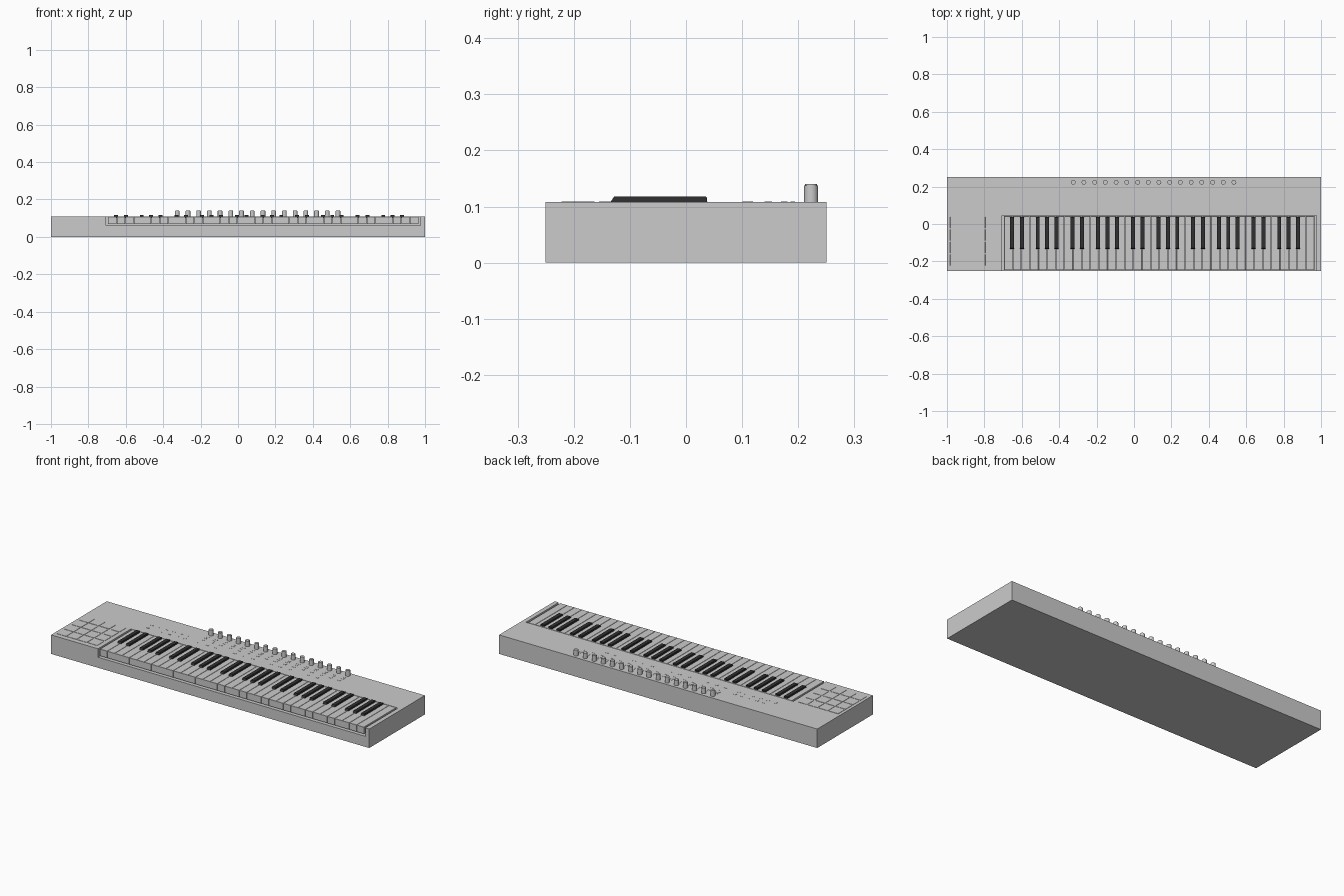
import bpy, bmesh
from mathutils import Vector

if "Cube" in bpy.data.objects:
    bpy.data.objects.remove(bpy.data.objects["Cube"])

TOP = 0.108


def finish(name, bm):
    bmesh.ops.recalc_face_normals(bm, faces=bm.faces)
    me = bpy.data.meshes.new(name)
    bm.to_mesh(me)
    bm.free()
    ob = bpy.data.objects.new(name, me)
    bpy.context.collection.objects.link(ob)
    return ob


def colour(ob, name, rgb):
    m = bpy.data.materials.get(name) or bpy.data.materials.new(name)
    m.diffuse_color = (*rgb, 1)
    m.use_nodes = True
    m.node_tree.nodes["Principled BSDF"].inputs["Base Color"].default_value = m.diffuse_color
    ob.data.materials.append(m)


def box(name, x0, x1, y0, y1, z0, z1, bevel=0):
    bm = bmesh.new()
    bmesh.ops.create_cube(bm, size=1)
    size = Vector((x1 - x0, y1 - y0, z1 - z0))
    mid = Vector((x0 + x1, y0 + y1, z0 + z1)) / 2
    for v in bm.verts:
        v.co = v.co * size + mid
    if bevel:
        edges = [e for e in bm.edges if all(v.co.z > z1 - 1e-5 for v in e.verts)]
        bmesh.ops.bevel(bm, geom=edges, offset=bevel, segments=1, affect='EDGES')
    return finish(name, bm)


def prism(name, x0, x1, profile):
    """Extrude a (y, z) profile along x."""
    bm = bmesh.new()
    f = bm.faces.new([bm.verts.new((x0, y, z)) for y, z in profile])
    ext = bmesh.ops.extrude_face_region(bm, geom=[f])
    for v in ext['geom']:
        if isinstance(v, bmesh.types.BMVert):
            v.co.x = x1
    return finish(name, bm)


def dial(name, x, y, z1, r, z0=TOP - 0.002, bevel=0.002):
    bm = bmesh.new()
    bmesh.ops.create_cone(bm, cap_ends=True, segments=24, radius1=r, radius2=r, depth=z1 - z0)
    bmesh.ops.translate(bm, verts=bm.verts, vec=(x, y, (z0 + z1) / 2))
    edges = [e for e in bm.edges if all(v.co.z > z1 - 1e-5 for v in e.verts)]
    bmesh.ops.bevel(bm, geom=edges, offset=bevel, segments=2, affect='EDGES')
    ob = finish(name, bm)
    bpy.context.view_layer.objects.active = ob
    ob.select_set(True)
    bpy.ops.object.shade_smooth_by_angle()
    ob.select_set(False)
    return ob


# casing with a key bed open to the front
case = box("case", -1, 1, -0.25, 0.25, 0, TOP)
cutter = box("key_bed_cutter", -0.705, 0.975, -0.3, 0.045, 0.06, 0.2)
cutter.hide_render = True
mod = case.modifiers.new("key_bed", 'BOOLEAN')
mod.operation = 'DIFFERENCE'
mod.solver = 'EXACT'
mod.object = cutter
bpy.context.view_layer.objects.active = case
bpy.ops.object.modifier_apply(modifier="key_bed")
bpy.data.objects.remove(cutter, do_unlink=True)

# five octaves of white keys plus a closing one, black keys between them
START, PITCH = -0.695, 1.66 / 36
for i in range(36):
    x = START + i * PITCH
    box("white_key", x + 0.0008, x + PITCH - 0.0008, -0.247, 0.042, 0.07, TOP, 0.0006)
    if i < 35 and i % 7 not in (2, 6):
        bx = x + PITCH + {0: -0.003, 1: 0.003, 3: -0.004, 4: 0, 5: 0.004}[i % 7]
        key = prism("black_key", bx - 0.0105, bx + 0.0105,
                    [(-0.134, 0.1), (-0.134, 0.109), (-0.128, 0.118), (0.035, 0.118),
                     (0.037, 0.116), (0.037, 0.1)])
        colour(key, "black_plastic", (0.03, 0.03, 0.03))

# four by four drum pads on the left
for c in range(4):
    for r in range(4):
        x, y = -0.983 + c * 0.065, -0.222 + r * 0.067
        box("drum_pad", x, x + 0.058, y, y + 0.059, TOP - 0.002, TOP + 0.0015, 0.0006)

# rotary knobs along the back, each with small flat buttons below
for i in range(16):
    x = -0.325 + i * 0.0573
    dial("knob", x, 0.223, 0.14, 0.0125)
    for y, w, d in ((0.19, 0.009, 0.004), (0.175, 0.009, 0.006), (0.148, 0.009, 0.005)):
        box("button", x - w, x + w, y - d, y + d, TOP - 0.002, TOP + 0.0008)
    if i % 4 != 3 and i < 14:
        box("button", x - 0.009, x + 0.009, 0.104, 0.114, TOP - 0.002, TOP + 0.0008)

# control cluster left of the knobs
for i in range(6):
    x = -0.64 + i * 0.046
    dial("round_button", x, 0.11, TOP + 0.001, 0.009, bevel=0.0003)
    box("button", x - 0.008, x + 0.008, 0.14, 0.15, TOP - 0.002, TOP + 0.0008)
